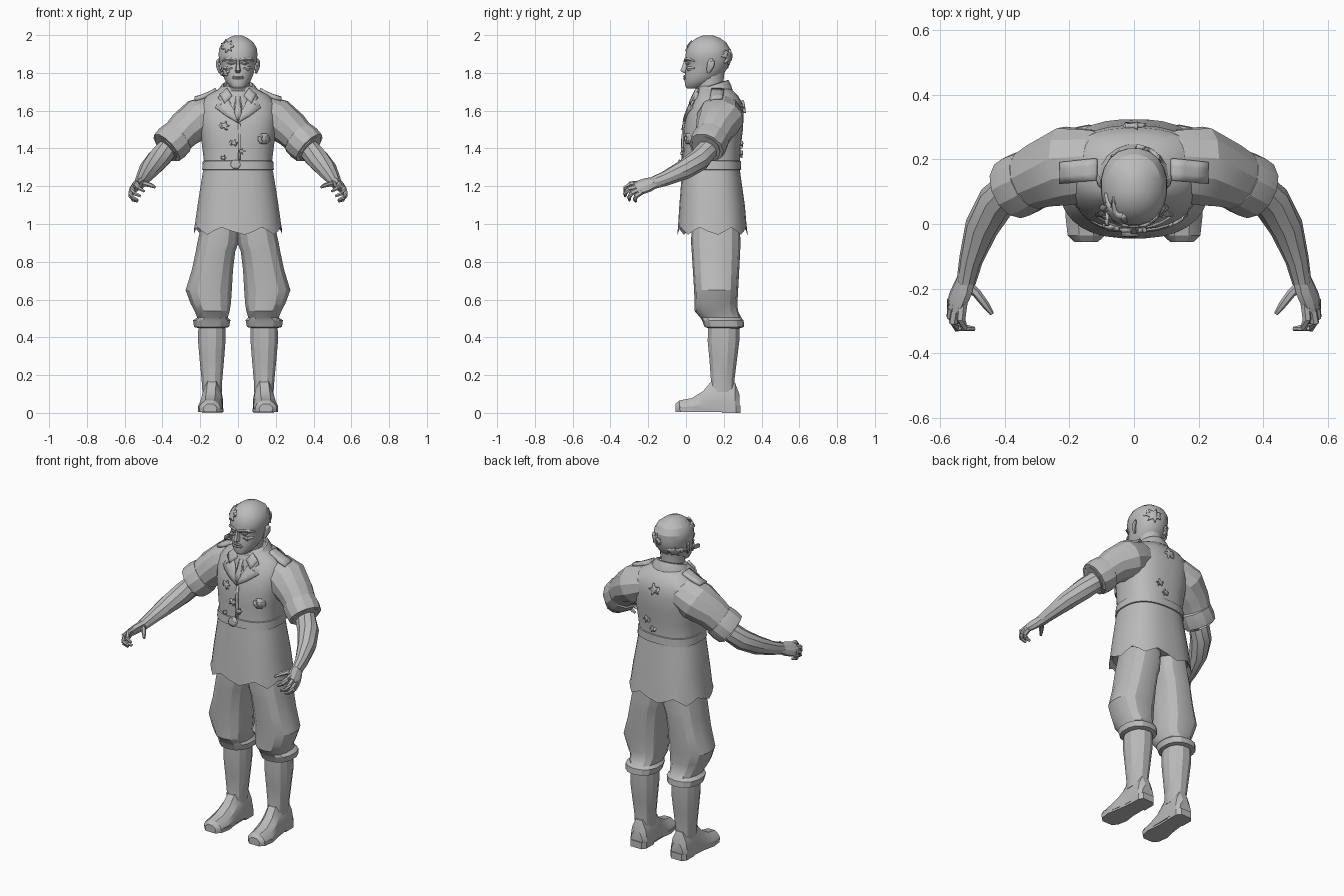
import bpy, bmesh, math
from mathutils import Vector as V
from mathutils.bvhtree import BVHTree

grey = bpy.data.materials.new("plain grey")
grey.diffuse_color = (0.5, 0.5, 0.5, 1)


def finish(name, bm, mirror=False, thick=0):
    bmesh.ops.recalc_face_normals(bm, faces=bm.faces)
    me = bpy.data.meshes.new(name)
    bm.to_mesh(me)
    bm.free()
    ob = bpy.data.objects.new(name, me)
    bpy.context.collection.objects.link(ob)
    me.materials.append(grey)
    if thick:
        m = ob.modifiers.new("thickness", 'SOLIDIFY')
        m.thickness, m.offset = thick, 0
    if mirror:
        ob.modifiers.new("mirror", 'MIRROR')
    return ob


def loft(name, rings, mirror=False):
    bm = bmesh.new()
    vs = [[bm.verts.new(p) for p in r] for r in rings]
    n = len(vs[0])
    for a, b in zip(vs, vs[1:]):
        for i in range(n):
            bm.faces.new((a[i], a[(i + 1) % n], b[(i + 1) % n], b[i]))
    bm.faces.new(vs[0])
    bm.faces.new(vs[-1])
    return finish(name, bm, mirror)


def ring(x0, x1, y0, y1, z, n=16, p=2.0, tilt=0.0):
    """Horizontal rounded section between the given limits."""
    cx, cy, rx, ry = (x0 + x1) / 2, (y0 + y1) / 2, (x1 - x0) / 2, (y1 - y0) / 2
    out = []
    for i in range(n):
        a = 2 * math.pi * (i + 0.5) / n
        c, s = math.cos(a), math.sin(a)
        x = rx * math.copysign(abs(c) ** (2 / p), c)
        y = ry * math.copysign(abs(s) ** (2 / p), s)
        out.append(V((cx + x, cy + y, z + tilt * y)))
    return out


def tube(name, path, radii, n=8, up=(0, 0, 1), mirror=True):
    """Limb along a path; each radius is (along up, across)."""
    pts = [V(p) for p in path]
    rings = []
    for i, c in enumerate(pts):
        t = (pts[min(i + 1, len(pts) - 1)] - pts[max(i - 1, 0)]).normalized()
        a = (V(up) - t * V(up).dot(t)).normalized()
        b = t.cross(a)
        r = radii[i] if isinstance(radii[i], tuple) else (radii[i], radii[i])
        rings.append([c + a * r[0] * math.cos(k) + b * r[1] * math.sin(k)
                      for k in [2 * math.pi * (j + .5) / n for j in range(n)]])
    return loft(name, rings, mirror)


def bvh(*obs):
    vs, fs = [], []
    for o in obs:
        k = len(vs)
        vs += [v.co.copy() for v in o.data.vertices]
        fs += [[k + i for i in f.vertices] for f in o.data.polygons]
    return BVHTree.FromPolygons(vs, fs)


def plate(name, pts, tree, view="front", mirror=False, thick=0.012, cuts=2):
    """Patch laid onto a surface, drawn as seen from one side."""
    d = {"front": V((0, 1, 0)), "back": V((0, -1, 0)), "top": V((0, 0, -1))}[view]
    bm = bmesh.new()
    bm.faces.new([bm.verts.new((u, w, 0) if view == "top" else (u, 0, w)) for u, w in pts])
    bmesh.ops.triangulate(bm, faces=bm.faces)
    bmesh.ops.subdivide_edges(bm, edges=bm.edges, cuts=cuts, use_grid_fill=True)
    for v in bm.verts:
        hit = tree.ray_cast(v.co - d * 3, d)[0]
        if hit:
            v.co = hit - d * 0.004
    return finish(name, bm, mirror, thick)


def star(u, w, r, n=7, inner=0.5):
    return [(u + r * k * math.cos(a), w + r * k * math.sin(a)) for a, k in
            [(math.pi * i / n, inner if i % 2 else 1) for i in range(2 * n)]]


# Coat: z, half width, front, back
coat = [(.955, .235, -.045, .325), (1.1, .215, -.036, .312), (1.27, .188, -.022, .288),
        (1.31, .178, -.018, .284), (1.42, .192, -.014, .292), (1.50, .202, -.015, .302),
        (1.58, .210, .003, .306), (1.64, .200, .030, .298), (1.68, .165, .052, .275),
        (1.71, .110, .062, .245), (1.73, .070, .070, .215)]


def coat_ring(z, grow=0.0):
    for a, b in zip(coat, coat[1:]):
        if a[0] <= z <= b[0]:
            f = (z - a[0]) / (b[0] - a[0])
            h, y0, y1 = [a[i] + (b[i] - a[i]) * f for i in (1, 2, 3)]
            return ring(-h - grow, h + grow, y0 - grow, y1 + grow, z, 32, 2.5)


hem = coat_ring(.955)
for i, q in enumerate(hem):
    q.z += (-.012, .008, .028, .008)[i % 4]      # ragged hem
coat_ob = loft("coat", [coat_ring(1.0, -.015), coat_ring(.985, -.008), hem, coat_ring(1.0)]
               + [coat_ring(c[0]) for c in coat[1:]])
loft("belt", [coat_ring(1.285, -.005), coat_ring(1.288, .007), coat_ring(1.333, .006),
              coat_ring(1.337, -.005)])

# Sleeves with rolled cuffs
sleeve = tube("sleeve", [(.06, .18, 1.60), (.13, .18, 1.59), (.205, .18, 1.555),
                         (.28, .155, 1.503), (.35, .125, 1.43)],
              [(.07, .09), (.098, .115), (.113, .125), (.098, .105), (.085, .088)], 12)
tube("rolled_cuff", [(.312, .14, 1.464), (.318, .137, 1.458), (.35, .122, 1.43),
                     (.378, .108, 1.404), (.384, .105, 1.398), (.366, .114, 1.414)],
     [.08, .097, .101, .096, .082, .07], 12)

# Forearms and hands
tube("forearm", [(.34, .135, 1.43), (.378, .11, 1.39), (.425, .07, 1.34), (.472, -.01, 1.287),
                 (.505, -.11, 1.24), (.52, -.18, 1.215)],
     [.055, .058, .06, .053, (.04, .037), (.033, .03)], 10)
tube("palm", [(.518, -.165, 1.22), (.53, -.2, 1.208), (.546, -.235, 1.196), (.556, -.268, 1.188)],
     [(.032, .028), (.042, .026), (.044, .023), (.034, .017)], 8, (-.6, 0, .8))
fingers = {
    "index_finger": [(.53, -.245, 1.215), (.536, -.295, 1.212), (.525, -.322, 1.19), (.495, -.325, 1.172)],
    "middle_finger": [(.55, -.25, 1.2), (.56, -.305, 1.186), (.55, -.322, 1.162), (.515, -.322, 1.147)],
    "ring_finger": [(.562, -.245, 1.185), (.568, -.288, 1.165), (.56, -.302, 1.14), (.53, -.3, 1.126)],
    "little_finger": [(.565, -.235, 1.17), (.566, -.265, 1.148), (.556, -.27, 1.13), (.53, -.265, 1.12)],
    "thumb": [(.52, -.185, 1.21), (.487, -.215, 1.212), (.46, -.25, 1.205), (.44, -.278, 1.195)]}
for name, path in fingers.items():
    tube(name, path, [.015, .014, .012, .007], 6, (.3, .2, 1))

# Breeches, gathered below the knee
legs = [(1.02, -.01, .19, .03, .285), (.90, -.005, .218, .027, .288), (.855, .012, .226, .03, .287),
        (.76, .024, .246, .036, .282), (.65, .030, .280, .043, .276), (.58, .035, .254, .045, .272),
        (.54, .042, .232, .045, .275), (.505, .052, .218, .075, .292), (.49, .038, .24, .085, .305),
        (.455, .045, .235, .098, .308), (.448, .075, .21, .12, .285)]
loft("breeches", [ring(a, b, c, d, z, 14, 2.3) for z, a, b, c, d in legs], True)

# Boots: shaft, foot, sole and heel
shaft = [(.47, .065, .212, .115, .285), (.38, .064, .214, .112, .285), (.28, .072, .205, .122, .272),
         (.17, .082, .194, .130, .258), (.11, .084, .190, .120, .262)]
loft("boot_shaft", [ring(a, b, c, d, z, 12, 2.2) for z, a, b, c, d in shaft], True)
foot = [(-.056, .148, .035, .048), (-.035, .148, .056, .066), (.03, .147, .064, .078),
        (.09, .143, .060, .115), (.14, .138, .055, .175), (.20, .136, .055, .19),
        (.26, .136, .053, .16), (.282, .136, .040, .10)]
prof = ((-1, 0), (-1.03, .3), (-.85, .65), (-.4, 1), (.4, 1), (.85, .65), (1.03, .3), (1, 0))
loft("boot_foot", [[V((c + u * h, y, .015 + w * (t - .015))) for u, w in prof]
                   for y, c, h, t in foot], True)


def slab(name, outline, z0, z1):
    loft(name, [[V((x, y, z)) for x, y in outline] for z in (z0, z1)], True)


slab("boot_sole", [(.115, -.056), (.09, -.03), (.078, .03), (.088, .1), (.088, .2), (.186, .2),
                   (.198, .1), (.213, .03), (.205, -.03), (.18, -.056)], .004, .024)
slab("boot_heel", [(.082, .19), (.082, .265), (.1, .288), (.172, .288), (.19, .265), (.19, .19)], 0, .04)

# Neck and head
loft("neck", [ring(-.07, .07, .055, .21, 1.64), ring(-.064, .064, .055, .195, 1.72),
              ring(-.07, .07, .05, .205, 1.80)])
skull = [(1.718, .028, .005, .06), (1.728, .044, -.004, .10), (1.755, .066, -.008, .15),
         (1.785, .080, -.006, .190), (1.82, .090, -.003, .217), (1.85, .097, .004, .229),
         (1.868, .101, -.006, .233), (1.895, .104, -.004, .236), (1.925, .102, .002, .235),
         (1.96, .084, .022, .216), (1.985, .052, .055, .180), (1.998, .020, .09, .145)]
head = loft("head", [ring(-h, h, a, b, z, 20, 2.15) for z, h, a, b in skull])

# Face: nose, brow, lips, ears
loft("nose", [[V((-w, y0, z)), V((w, y0, z)), V((w * .5, y1, z)), V((-w * .5, y1, z))]
              for z, w, y0, y1 in ((1.868, .010, .02, -.010), (1.835, .014, .02, -.020),
                                   (1.812, .020, .02, -.031), (1.800, .016, .02, -.014))])
tube("brow", [(.008, -.005, 1.866), (.035, -.001, 1.873), (.068, .022, 1.87), (.082, .045, 1.862)],
     [(.008, .008), (.009, .01), (.009, .009), .004], 6)
tube("eye", [(.018, .006, 1.85), (.036, .006, 1.851), (.055, .017, 1.849)], [.004, .010, .004], 6)
tube("cheek", [(.028, .006, 1.83), (.052, .014, 1.823), (.075, .045, 1.825)], [.005, .014, .006], 6)
for name, z in (("upper_lip", 1.782), ("lower_lip", 1.769)):
    tube(name, [(0, -.008, z), (.018, -.005, z), (.035, .006, 1.775)], [.007, .006, .003], 6)
tube("ear", [(.094, .118, 1.80), (.100, .122, 1.815), (.107, .130, 1.84), (.108, .134, 1.86),
             (.100, .130, 1.872)], [(.006, .008), (.009, .014), (.009, .021), (.008, .02), (.005, .010)],
     8, (1, -.3, 0))

# Torn patches on the scalp and cheek
scalp = bvh(head)
for u, w, r, view in ((-.055, 1.94, .034, "front"), (-.068, 1.80, .02, "front"),
                      (.045, 1.885, .042, "back"), (-.06, 1.83, .03, "back")):
    plate("torn_skin", star(u, w, r), scalp, view, thick=.016)

# Shirt collar standing above the coat, tilted up to the back
loft("coat_collar", [ring(-a, a, .135 - b, .135 + b, z, 20, 2, .32) for z, a, b in
                     ((1.675, .122, .112), (1.70, .112, .106), (1.732, .088, .092),
                      (1.735, .078, .083), (1.70, .072, .078))])

# Lapels, tie and badges laid on the coat
cloth = bvh(coat_ob, sleeve)
plate("lapel", [(.075, 1.70), (.105, 1.665), (.075, 1.635), (.12, 1.615), (.06, 1.57), (.0, 1.535),
                (.012, 1.58), (.04, 1.64)], cloth, mirror=True, thick=.016)
plate("collar_wing", [(.055, 1.715), (.095, 1.68), (.07, 1.635), (.03, 1.675)], cloth,
      mirror=True, thick=.03)
plate("neck_tie", [(-.016, 1.70), (.016, 1.70), (.011, 1.67), (.018, 1.57), (0, 1.55),
                   (-.018, 1.57), (-.011, 1.67)], cloth, thick=.018)
plate("shoulder_board", [(.115, .135), (.228, .128), (.228, .192), (.115, .202)], cloth, "top", True, .022)
a, b, c, s = .135, 1.452, .008, .028
cross = [(a + u * s, b + w * s) for u, w in
         ((-.25, -.25), (-.45, -1), (.45, -1), (.25, -.25), (1, -.45), (1, .45), (.25, .25),
          (.45, 1), (-.45, 1), (-.25, .25), (-1, .45), (-1, -.45))]
plate("breast_badge", cross, cloth, thick=.014, cuts=1)
plate("belt_buckle", star(-.012, 1.315, .026, 6, .95), cloth, thick=.036)
plate("front_placket", [(.0, 1.535), (.014, 1.53), (.014, 1.34), (.0, 1.34)], cloth, thick=.01)

# Torn cloth on the chest and back
for u, w, r, view in ((-.07, 1.52, .026, "front"), (-.02, 1.43, .024, "front"), (.02, 1.385, .02, "front"),
                      (-.075, 1.35, .015, "front"), (.0, 1.62, .035, "back"), (.06, 1.42, .022, "back"),
                      (.02, 1.37, .02, "back")):
    plate("torn_cloth", star(u, w, r, 5, .4), cloth, view, thick=.018)

# Crisp edges on all parts
for o in bpy.context.scene.objects:
    o.select_set(True)
    bpy.context.view_layer.objects.active = o
bpy.ops.object.shade_smooth_by_angle(angle=math.radians(25))
